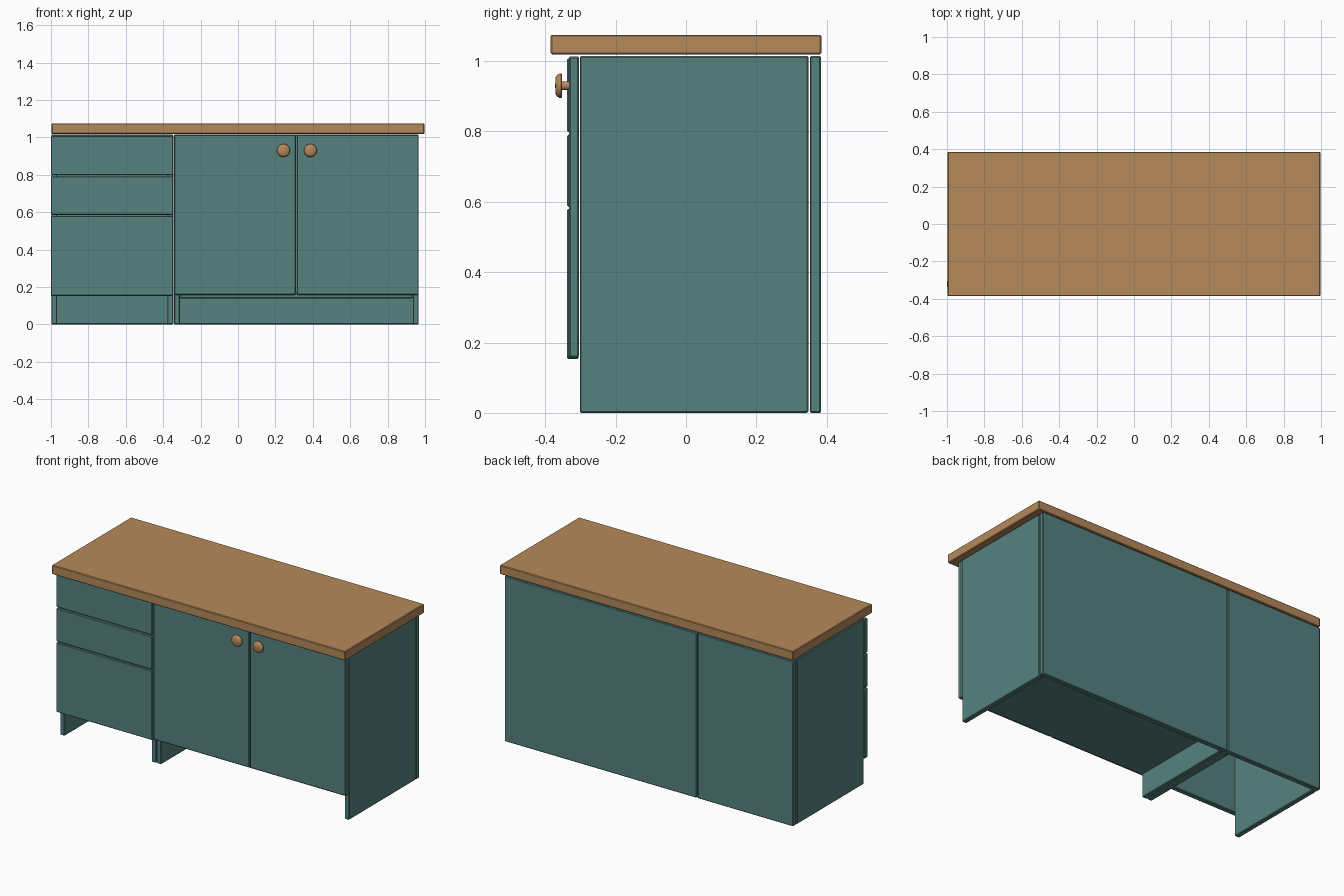
import bpy, bmesh, math
from mathutils import Matrix

if "Cube" in bpy.data.objects:
    bpy.data.objects.remove(bpy.data.objects["Cube"])


def material(name, rgb):
    m = bpy.data.materials.new(name)
    m.diffuse_color = (*rgb, 1)
    m.use_nodes = True
    m.node_tree.nodes["Principled BSDF"].inputs["Base Color"].default_value = m.diffuse_color
    return m


TEAL = material("teal paint", (0.093, 0.223, 0.216))
WOOD = material("warm wood", (0.462, 0.251, 0.102))


def finish(name, bm, mat):
    me = bpy.data.meshes.new(name)
    bm.to_mesh(me)
    bm.free()
    me.materials.append(mat)
    ob = bpy.data.objects.new(name, me)
    bpy.context.collection.objects.link(ob)
    return ob


def board(name, x, y, z, mat=TEAL, bevel=0.004):
    """Slightly bevelled board spanning the given (min, max) ranges."""
    bm = bmesh.new()
    bmesh.ops.create_cube(bm, size=1)
    for v in bm.verts:
        v.co = [r[0] if c < 0 else r[1] for c, r in zip(v.co, (x, y, z))]
    bmesh.ops.bevel(bm, geom=bm.edges[:], offset=bevel, segments=1, affect='EDGES')
    return finish(name, bm, mat)


def knob(name, x, z):
    """Turned knob, lathed around the y axis: (radius, y) profile."""
    profile = [(0, -0.331), (0.012, -0.331), (0.012, -0.352), (0.033, -0.352),
               (0.035, -0.355), (0.034, -0.361), (0.030, -0.367),
               (0.023, -0.371), (0, -0.372)]
    bm = bmesh.new()
    vs = [bm.verts.new((r, y, 0)) for r, y in profile]
    es = [bm.edges.new(p) for p in zip(vs, vs[1:])]
    bmesh.ops.spin(bm, geom=vs + es, cent=(0, 0, 0), axis=(0, 1, 0),
                   angle=2 * math.pi, steps=32)
    bmesh.ops.remove_doubles(bm, verts=bm.verts[:], dist=1e-4)
    bmesh.ops.recalc_face_normals(bm, faces=bm.faces[:])
    bmesh.ops.transform(bm, matrix=Matrix.Translation((x, 0, z)), verts=bm.verts[:])
    ob = finish(name, bm, WOOD)
    bpy.ops.object.select_all(action='DESELECT')
    ob.select_set(True)
    bpy.context.view_layer.objects.active = ob
    bpy.ops.object.shade_smooth_by_angle(angle=math.radians(40))


# Countertop
board("countertop", (-0.997, 0.997), (-0.385, 0.385), (1.019, 1.075), WOOD)

# Two open carcasses: side panels and back panel each
T = 0.031
for label, x0, x1 in (("drawer_cabinet", -0.998, -0.346), ("door_cabinet", -0.342, 0.966)):
    board(label + "_left_side", (x0, x0 + T), (-0.302, 0.348), (0, 1.015))
    board(label + "_right_side", (x1 - T, x1), (-0.302, 0.348), (0, 1.015))
    board(label + "_back", (x0, x1), (0.352, 0.384), (0, 1.015))

# Floor of the door cabinet
board("door_cabinet_floor", (-0.311, 0.935), (-0.302, 0.348), (0.14, 0.171))

# Drawer fronts
for i, z in enumerate(((0.153, 0.580), (0.586, 0.791), (0.798, 1.008))):
    board(f"drawer_front_{i + 1}", (-1.0, -0.346), (-0.338, -0.306), z)

# Doors
board("left_door", (-0.342, 0.309), (-0.333, -0.304), (0.158, 1.013))
board("right_door", (0.315, 0.966), (-0.333, -0.304), (0.158, 1.013))

# Door knobs
knob("left_knob", 0.243, 0.93)
knob("right_knob", 0.387, 0.93)
